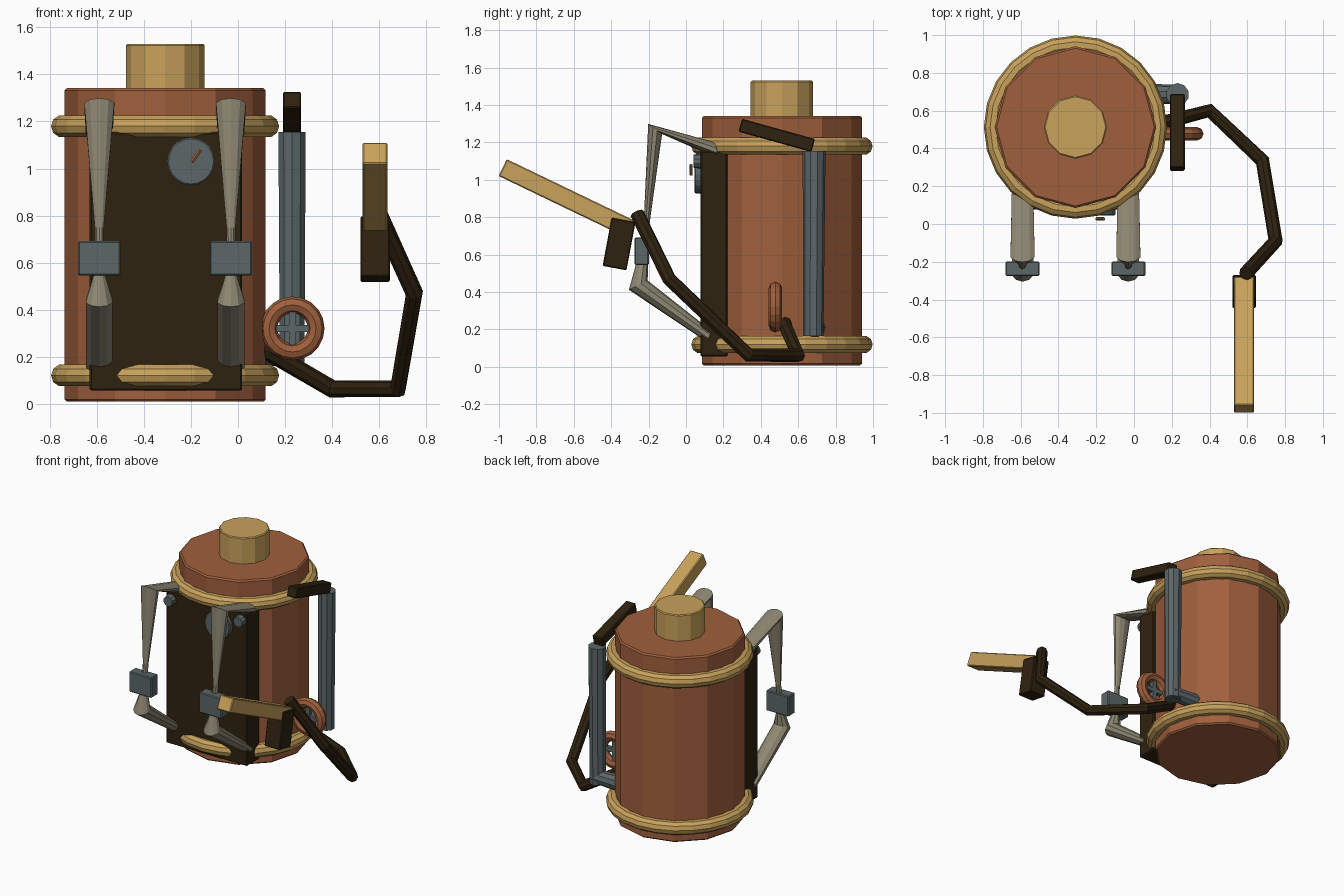
import bpy, bmesh, math
from mathutils import Vector, Matrix

if "Cube" in bpy.data.objects:
    bpy.data.objects.remove(bpy.data.objects["Cube"])


def material(name, rgb):
    m = bpy.data.materials.new(name)
    m.diffuse_color = (*rgb, 1)
    m.use_nodes = True
    m.node_tree.nodes["Principled BSDF"].inputs["Base Color"].default_value = m.diffuse_color
    return m


COPPER = material("copper", (0.35, 0.115, 0.046))
BRASS = material("brass", (0.58, 0.36, 0.105))
LEATHER = material("dark leather", (0.028, 0.016, 0.005))
STEEL = material("blue grey steel", (0.105, 0.135, 0.14))
CANVAS = material("canvas", (0.27, 0.245, 0.17))


def finish(name, bm, mat, bevel=0):
    bmesh.ops.recalc_face_normals(bm, faces=bm.faces)
    me = bpy.data.meshes.new(name)
    bm.to_mesh(me)
    bm.free()
    me.materials.append(mat)
    ob = bpy.data.objects.new(name, me)
    bpy.context.collection.objects.link(ob)
    if bevel:
        b = ob.modifiers.new("bevel", 'BEVEL')
        b.width, b.segments, b.limit_method = bevel, 1, 'ANGLE'
        b.angle_limit = math.radians(40)
    return ob


def box(name, centre, size, mat, tilt=0, bevel=0.006):
    bm = bmesh.new()
    bmesh.ops.create_cube(bm, size=1)
    bm.transform(Matrix.Translation(centre) @ Matrix.Rotation(math.radians(tilt), 4, 'X')
                 @ Matrix.Diagonal((*size, 1)))
    return finish(name, bm, mat, bevel)


def rod(name, a, b, r1, r2, mat, sides=12, bevel=0.0):
    a, b = Vector(a), Vector(b)
    bm = bmesh.new()
    bmesh.ops.create_cone(bm, cap_ends=True, segments=sides, radius1=r1, radius2=r2,
                          depth=(b - a).length)
    rot = Vector((0, 0, 1)).rotation_difference(b - a).to_matrix().to_4x4()
    bm.transform(Matrix.Translation((a + b) / 2) @ rot)
    return finish(name, bm, mat, bevel)


def loft(name, rings, mat):
    bm = bmesh.new()
    loops = [[bm.verts.new(p) for p in ring] for ring in rings]
    n = len(loops[0])
    for u, v in zip(loops, loops[1:]):
        for i in range(n):
            j = (i + 1) % n
            bm.faces.new((u[i], u[j], v[j], v[i]))
    bm.faces.new(loops[0])
    bm.faces.new(loops[-1])
    return finish(name, bm, mat)


def torus(name, centre, major, minor, mat, n=24, m=10, upright=False):
    bm = bmesh.new()
    grid = []
    for i in range(n):
        a = math.tau * i / n
        row = []
        for j in range(m):
            b = math.tau * j / m
            r = major + minor * math.cos(b)
            row.append(bm.verts.new((r * math.cos(a), r * math.sin(a), minor * math.sin(b))))
        grid.append(row)
    for i in range(n):
        for j in range(m):
            k, l = (i + 1) % n, (j + 1) % m
            bm.faces.new((grid[i][j], grid[k][j], grid[k][l], grid[i][l]))
    rot = Matrix.Rotation(math.pi / 2 if upright else 0, 4, 'X')
    bm.transform(Matrix.Translation(centre) @ rot)
    return finish(name, bm, mat)


# Tank, filler cap and hoops
CX, CY = -0.31, 0.513
rod("tank", (CX, CY, 0.008), (CX, CY, 1.342), 0.428, 0.428, COPPER, 12, 0.01)
rod("filler_cap", (CX, CY, 1.33), (CX, CY, 1.53), 0.167, 0.167, BRASS, 12, 0.006)
for label, z in (("lower", 0.12), ("upper", 1.18)):
    torus(label + "_hoop", (CX, CY, z), 0.437, 0.048, BRASS)

# Back pad
box("back_pad", (-0.307, 0.15, 0.605), (0.65, 0.145, 1.1), LEATHER, 0, 0.008)

# Gauge on the pad
rod("gauge", (-0.2, 0.09, 1.03), (-0.2, 0.045, 1.03), 0.102, 0.102, STEEL, 20, 0.006)
rod("gauge_needle", (-0.197, 0.027, 1.027), (-0.16, 0.027, 1.08), 0.009, 0.009, COPPER, 6)

# Shoulder straps: y, z, half width, outward half thickness (y, z)
STRAP = [(0.165, 1.157, 0.06, -0.004, 0.042), (-0.165, 1.272, 0.067, -0.037, 0.027),
         (-0.212, 0.75, 0.02, -0.015, 0.0), (-0.232, 0.57, 0.018, -0.03, 0.0),
         (-0.255, 0.437, 0.06, -0.05, -0.025), (0.125, 0.162, 0.06, -0.012, -0.03)]
for side, x in (("left", -0.59), ("right", -0.03)):
    rings = []
    for y, z, w, dy, dz in STRAP:
        rings.append([(x + w * math.sin(t), y + dy * math.cos(t), z + dz * math.cos(t))
                      for t in (math.tau * k / 10 for k in range(10))])
    loft(side + "_strap", rings, CANVAS)
    box(side + "_buckle", (x, -0.237, 0.618), (0.18, 0.076, 0.147), STEEL)
    rod(side + "_rivet", (x, 0.1, 1.1), (x, 0.04, 1.1), 0.045, 0.035, STEEL, 10)

# Pump with its elbow into the tank, and its lever
rod("pump", (0.23, 0.685, 1.155), (0.23, 0.68, 0.165), 0.061, 0.055, STEEL, 10)
rod("pump_elbow", (0.04, 0.69, 0.21), (0.25, 0.685, 0.21), 0.055, 0.05, STEEL, 10)
box("pump_lever", (0.23, 0.485, 1.238), (0.078, 0.405, 0.072), LEATHER, -15.5)

# Valve wheel with cross spokes and stem
VX, VY, VZ = 0.232, 0.478, 0.32
torus("valve_wheel", (VX, VY, VZ), 0.1, 0.036, COPPER, 20, 8, True)
box("valve_spoke_across", (VX, VY, VZ), (0.17, 0.03, 0.03), STEEL, 0, 0)
box("valve_spoke_upright", (VX, VY, VZ), (0.03, 0.032, 0.17), STEEL, 0, 0)

# Hose
HOSE = [(0.05, 0.525, 0.25), (0.13, 0.53, 0.22), (0.4, 0.6, 0.063), (0.68, 0.335, 0.063),
        (0.75, -0.09, 0.47), (0.592, -0.262, 0.82)]
cu = bpy.data.curves.new("hose", 'CURVE')
cu.dimensions = '3D'
cu.bevel_depth, cu.bevel_resolution, cu.use_fill_caps = 0.038, 2, True
sp = cu.splines.new('POLY')
sp.points.add(len(HOSE) - 1)
for p, co in zip(sp.points, HOSE):
    p.co = (*co, 1)
sp.use_smooth = False
cu.materials.append(LEATHER)
hose = bpy.data.objects.new("hose", cu)
bpy.context.collection.objects.link(hose)
bpy.context.view_layer.objects.active = hose
hose.select_set(True)
bpy.ops.object.convert(target='MESH')

# Spray gun: grip and lance
box("spray_grip", (0.583, -0.358, 0.657), (0.125, 0.13, 0.262), LEATHER, -10.6)
box("spray_lance", (0.583, -0.64, 0.902), (0.107, 0.755, 0.1), BRASS, -25.7)
